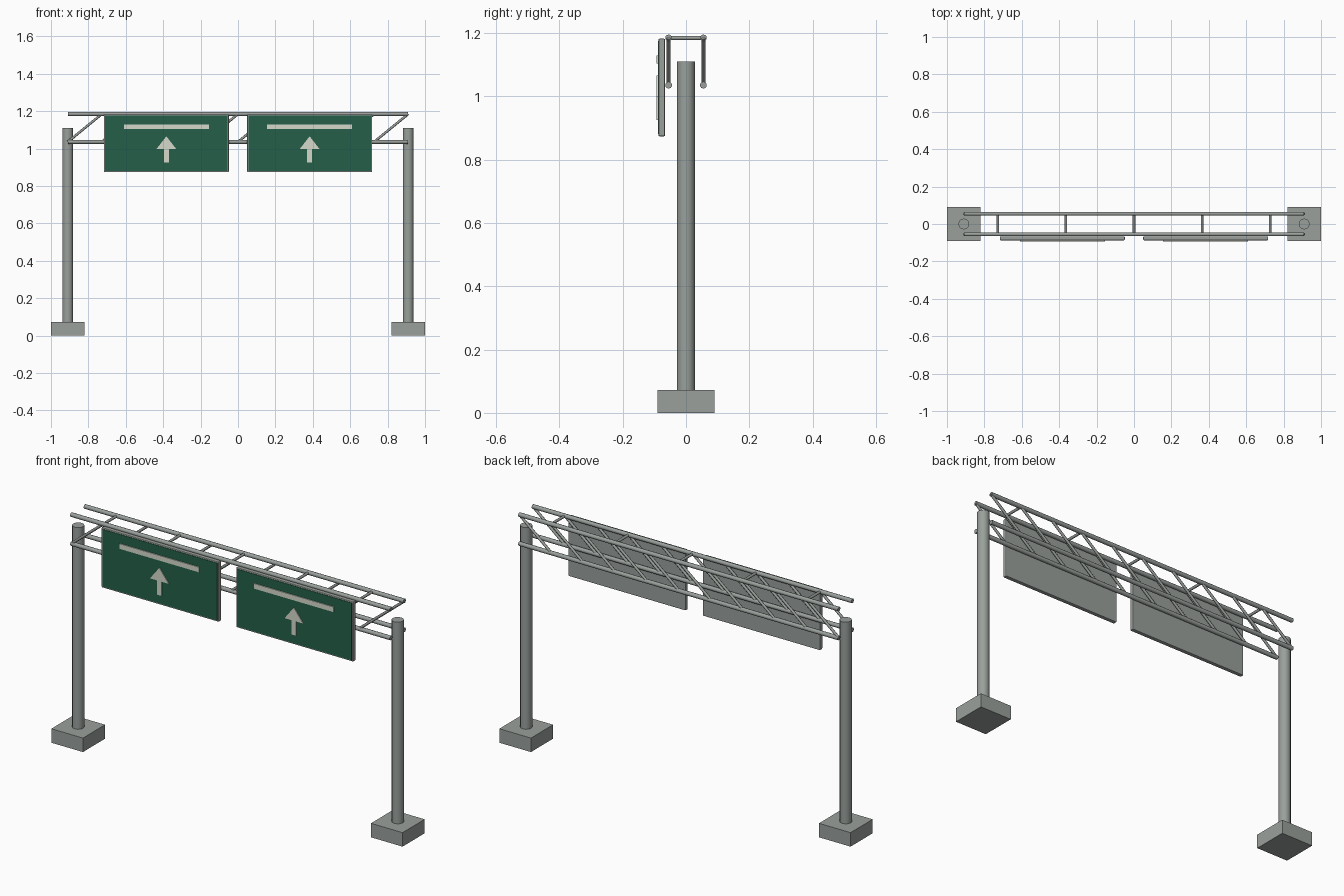
import bpy, bmesh, math
from mathutils import Vector

if "Cube" in bpy.data.objects:
    bpy.data.objects.remove(bpy.data.objects["Cube"])


def material(name, rgb):
    m = bpy.data.materials.new(name)
    m.diffuse_color = (*rgb, 1)
    m.use_nodes = True
    m.node_tree.nodes["Principled BSDF"].inputs["Base Color"].default_value = m.diffuse_color
    return m


STEEL = material("galvanised_grey", (0.32, 0.35, 0.33))
GREEN = material("sign_green", (0.018, 0.116, 0.066))
WHITE = material("marking_white", (0.66, 0.70, 0.60))


def finish(bm, name, mat, smooth=False):
    bmesh.ops.recalc_face_normals(bm, faces=bm.faces)
    mesh = bpy.data.meshes.new(name)
    bm.to_mesh(mesh)
    bm.free()
    mesh.materials.append(mat)
    ob = bpy.data.objects.new(name, mesh)
    bpy.context.collection.objects.link(ob)
    if smooth:
        bpy.ops.object.select_all(action='DESELECT')
        ob.select_set(True)
        bpy.context.view_layer.objects.active = ob
        bpy.ops.object.shade_smooth_by_angle(angle=math.radians(50))
    return ob


def box(name, lo, hi, mat, bevel=0):
    bm = bmesh.new()
    bmesh.ops.create_cube(bm, size=1)
    for v in bm.verts:
        v.co = [l + (c + 0.5) * (h - l) for c, l, h in zip(v.co, lo, hi)]
    if bevel:
        bmesh.ops.bevel(bm, geom=bm.edges[:], offset=bevel, segments=2,
                        profile=0.5, affect='EDGES')
    return finish(bm, name, mat)


def tube(name, a, b, radius, sides):
    a, b = Vector(a), Vector(b)
    axis = b - a
    bm = bmesh.new()
    bmesh.ops.create_cone(bm, cap_ends=True, segments=sides, radius1=radius,
                          radius2=radius, depth=axis.length)
    rot = axis.to_track_quat('Z', 'Y').to_matrix().to_4x4()
    bmesh.ops.transform(bm, matrix=rot, verts=bm.verts)
    bmesh.ops.translate(bm, vec=(a + b) / 2, verts=bm.verts)
    return finish(bm, name, STEEL, True)


def plate(name, outline, y_front, y_back, mat):
    bm = bmesh.new()
    face = bm.faces.new([bm.verts.new((x, y_front, z)) for x, z in outline])
    ext = bmesh.ops.extrude_face_region(bm, geom=[face])
    moved = [g for g in ext["geom"] if isinstance(g, bmesh.types.BMVert)]
    bmesh.ops.translate(bm, vec=(0, y_back - y_front, 0), verts=moved)
    if face.is_valid is False or len(bm.faces) < len(outline) + 2:
        bm.faces.new([v for v in bm.verts if v not in moved])
    return finish(bm, name, mat)


SPAN, TOP, BOTTOM, DEPTH = 0.91, 1.185, 1.036, 0.055

# Footings and columns
for side, x in (("left", -SPAN), ("right", SPAN)):
    box(f"{side}_footing", (x - 0.09, -0.09, 0), (x + 0.09, 0.09, 0.072), STEEL)
    tube(f"{side}_column", (x, 0, 0.06), (x, 0, 1.11), 0.029, 12)

# Truss chords and parallel diagonals, front and back
PANELS = 10
step = 2 * SPAN / PANELS
for side, y in (("front", -DEPTH), ("back", DEPTH)):
    for level, z in (("top", TOP), ("bottom", BOTTOM)):
        tube(f"{side}_{level}_chord", (-SPAN, y, z), (SPAN, y, z), 0.011, 10)
    for i in range(PANELS):
        x = -SPAN + i * step
        tube(f"{side}_diagonal_{i}", (x, y, BOTTOM), (x + step, y, TOP), 0.0068, 8)

# Cross struts joining the top chords
for i in range(1, PANELS, 2):
    x = -SPAN + i * step
    tube(f"cross_strut_{i}", (x, -DEPTH, TOP), (x, DEPTH, TOP), 0.0068, 8)

# Sign panels with a face, text bar and arrow
for side, cx in (("left", -0.383), ("right", 0.383)):
    box(f"{side}_sign_panel", (cx - 0.334, -0.087, 0.874),
        (cx + 0.334, -0.066, 1.183), STEEL, 0.004)
    box(f"{side}_sign_face", (cx - 0.327, -0.089, 0.881),
        (cx + 0.327, -0.084, 1.176), GREEN)
    box(f"{side}_sign_bar", (cx - 0.227, -0.094, 1.104),
        (cx + 0.227, -0.0885, 1.130), WHITE)
    half = [(0.013, 0.925), (0.013, 0.998), (0.053, 0.998)]
    outline = ([(cx + x, z) for x, z in half] + [(cx, 1.066)]
               + [(cx - x, z) for x, z in reversed(half)])
    plate(f"{side}_sign_arrow", outline, -0.093, -0.0885, WHITE)
